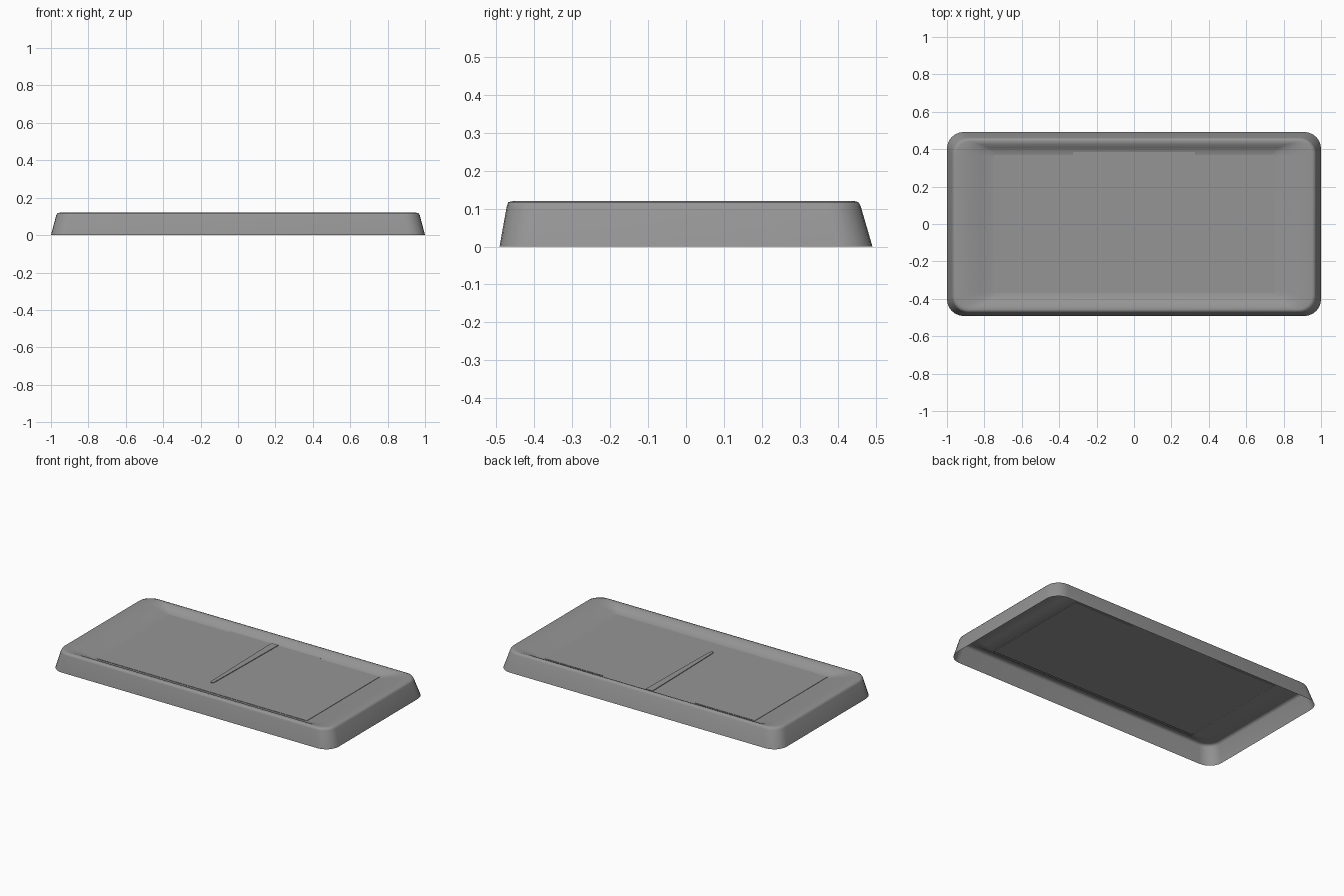
import bpy, bmesh, math

cube = bpy.data.objects.get("Cube")
if cube:
    bpy.data.objects.remove(cube, do_unlink=True)

grey = bpy.data.materials.new("plain grey")
grey.use_nodes = True
GREY = (0.3, 0.3, 0.3, 1)
grey.diffuse_color = GREY
grey.node_tree.nodes["Principled BSDF"].inputs["Base Color"].default_value = GREY

FLOOR = 0.085   # height of the recessed floor
CORNER_STEPS = 6


def finish(bm, name, smooth):
    bmesh.ops.recalc_face_normals(bm, faces=bm.faces)
    mesh = bpy.data.meshes.new(name)
    bm.to_mesh(mesh)
    bm.free()
    for face in mesh.polygons:
        face.use_smooth = smooth
    mesh.materials.append(grey)
    obj = bpy.data.objects.new(name, mesh)
    bpy.context.collection.objects.link(obj)
    return obj


def rounded_loop(bm, hx, hy, cy, radius, z):
    """Ring of vertices around a rounded rectangle."""
    ring = []
    for quarter, (sx, sy) in enumerate([(1, 1), (-1, 1), (-1, -1), (1, -1)]):
        for step in range(CORNER_STEPS + 1):
            angle = math.pi / 2 * (quarter + step / CORNER_STEPS)
            ring.append(bm.verts.new((sx * (hx - radius) + radius * math.cos(angle),
                                      cy + sy * (hy - radius) + radius * math.sin(angle), z)))
    return ring


def plate(name, outline, bottom, top):
    """Thin flat plate from an outline."""
    bm = bmesh.new()
    face = bm.faces.new([bm.verts.new((x, y, bottom)) for x, y in outline])
    raised = bmesh.ops.extrude_face_region(bm, geom=[face], use_keep_orig=True)
    for item in raised["geom"]:
        if isinstance(item, bmesh.types.BMVert):
            item.co.z = top
    return finish(bm, name, False)


# Hollow frame: sloping outer wall, crest, then a curve down to the floor
profile = [  # half width, half depth, y centre, corner radius, height
    (1.0, 0.492, 0, 0.09, 0),
    (0.972, 0.467, -0.006, 0.085, 0.106),
    (0.966, 0.462, -0.007, 0.08, 0.117),
    (0.952, 0.45, -0.006, 0.075, 0.12),
    (0.88, 0.43, -0.004, 0.06, 0.114),
    (0.82, 0.41, -0.002, 0.045, 0.1),
    (0.78, 0.392, 0, 0.03, 0.088),
    (0.74, 0.36, 0, 0.015, FLOOR),
]
bm = bmesh.new()
rings = [rounded_loop(bm, *row) for row in profile]
for lower, upper in zip(rings, rings[1:]):
    for i in range(len(lower)):
        j = (i + 1) % len(lower)
        bm.faces.new((lower[i], lower[j], upper[j], upper[i]))
finish(bm, "frame", True)

# Floor panel with a wide tab at the back
half = [(0.75, -0.37), (0.75, 0.37), (0.325, 0.37), (0.325, 0.385)]
panel = half + [(-x, y) for x, y in reversed(half)]
plate("floor_panel", panel, FLOOR - 0.003, FLOOR + 0.003)

# Slender tapered pointer lying on the floor
side = [(0.006, -0.262), (0.012, -0.245), (0.02, 0.15), (0.024, 0.383)]
pointer = [(x - 0.005, y) for x, y in side + [(-x, y) for x, y in reversed(side)]]
plate("pointer", pointer, FLOOR + 0.002, FLOOR + 0.007)
